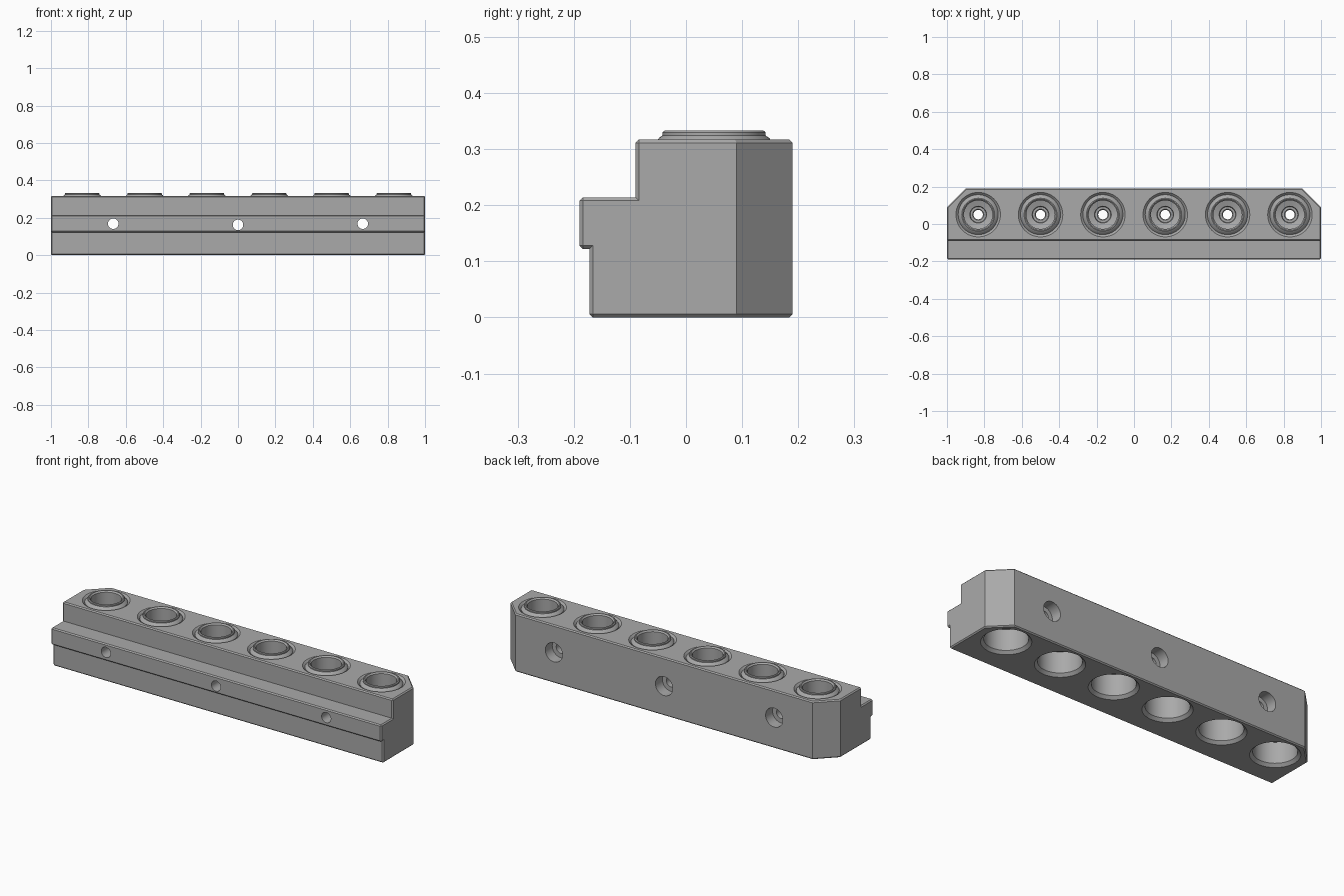
import bpy, bmesh, math
from mathutils import Matrix, Vector

if "Cube" in bpy.data.objects:
    bpy.data.objects.remove(bpy.data.objects["Cube"])

steel = bpy.data.materials.new("grey_steel")
steel.use_nodes = True
GREY = (0.4, 0.4, 0.4, 1)
steel.diffuse_color = GREY
steel.node_tree.nodes["Principled BSDF"].inputs["Base Color"].default_value = GREY

BORES = [-0.833 + i / 3 for i in range(6)]
BORE_Y = 0.05
SCREWS = [(-0.667, 0.168), (0, 0.162), (0.667, 0.168)]
BACK = 0.19
TOP = 0.317


def make_object(name, bm):
    bmesh.ops.recalc_face_normals(bm, faces=bm.faces[:])
    mesh = bpy.data.meshes.new(name)
    bm.to_mesh(mesh)
    bm.free()
    obj = bpy.data.objects.new(name, mesh)
    bpy.context.collection.objects.link(obj)
    mesh.materials.append(steel)
    return obj


def lathe(bm, profile, matrix, sides=48, closed=False):
    """Revolve (radius, height) points about local z; cap the ends unless closed."""
    rings = []
    for r, z in profile:
        angles = [2 * math.pi * k / sides for k in range(sides)]
        rings.append([bm.verts.new(matrix @ Vector((r * math.cos(a), r * math.sin(a), z)))
                      for a in angles])
    pairs = list(zip(rings, rings[1:]))
    if closed:
        pairs.append((rings[-1], rings[0]))
    else:
        bm.faces.new(rings[0])
        bm.faces.new(rings[-1])
    for a, b in pairs:
        for k in range(sides):
            n = (k + 1) % sides
            bm.faces.new((a[k], a[n], b[n], b[k]))


def smooth(obj):
    bpy.ops.object.select_all(action='DESELECT')
    obj.select_set(True)
    bpy.context.view_layer.objects.active = obj
    bpy.ops.object.shade_smooth_by_angle(angle=math.radians(30))


# Stepped block with the rail along the front
section = [(-0.172, 0), (-0.172, 0.122), (-0.19, 0.122), (-0.19, 0.214),
           (-0.09, 0.214), (-0.09, TOP), (BACK, TOP), (BACK, 0)]
bm = bmesh.new()
face = bm.faces.new([bm.verts.new((-1, y, z)) for y, z in section])
ext = bmesh.ops.extrude_face_region(bm, geom=[face])
bmesh.ops.translate(bm, vec=(2, 0, 0),
                    verts=[v for v in ext["geom"] if isinstance(v, bmesh.types.BMVert)])

# Cut off the two back corners
for side in (-1, 1):
    cut = bmesh.ops.bisect_plane(bm, geom=bm.verts[:] + bm.edges[:] + bm.faces[:],
                                 plane_co=(side, BACK - 0.1, 0), plane_no=(side, 1, 0),
                                 clear_outer=True)
    rim = [e for e in cut["geom_cut"] if isinstance(e, bmesh.types.BMEdge)]
    bmesh.ops.edgeloop_fill(bm, edges=rim)
bmesh.ops.recalc_face_normals(bm, faces=bm.faces[:])

# Small chamfer on the outer edges, leaving the back corner uprights sharp
outer = []
for e in bm.edges:
    a, b = e.verts
    upright = abs(a.co.z - b.co.z) > 0.01 and min(a.co.y, b.co.y) > 0
    if e.is_convex and not upright and e.calc_face_angle(0) > 0.1:
        outer.append(e)
bmesh.ops.bevel(bm, geom=outer, offset=0.006, segments=1, affect='EDGES', profile=0.5)
block = make_object("block", bm)

# Cutters for the bushing bores and the counterbored screw holes
bm = bmesh.new()
for x in BORES:
    lathe(bm, [(0.132, -0.01), (0.107, 0.015), (0.107, TOP - 0.012), (0.129, TOP + 0.01)],
          Matrix.Translation((x, BORE_Y, 0)))
for x, z in SCREWS:
    lathe(bm, [(0.028, -0.25), (0.028, BACK - 0.06), (0.052, BACK - 0.06), (0.052, 0.25)],
          Matrix.Translation((x, 0, z)) @ Matrix.Rotation(-math.pi / 2, 4, 'X'))
cutter = make_object("hole_cutter", bm)
cutter.hide_render = True

mod = block.modifiers.new("holes", 'BOOLEAN')
mod.operation = 'DIFFERENCE'
mod.solver = 'EXACT'
mod.object = cutter
bpy.ops.object.select_all(action='DESELECT')
block.select_set(True)
bpy.context.view_layer.objects.active = block
bpy.ops.object.modifier_apply(modifier=mod.name)
bpy.data.objects.remove(cutter)
smooth(block)

# Bushings: raised collar, deep cup and a small hole through the floor
bushing = [(0.107, 0.13), (0.107, 0.309), (0.098, 0.32), (0.092, 0.324),
           (0.092, 0.33), (0.088, 0.333), (0.083, 0.333), (0.076, 0.326),
           (0.076, 0.18), (0.045, 0.17), (0.042, 0.155), (0.03, 0.155),
           (0.025, 0.15), (0.025, 0.13)]
for i, x in enumerate(BORES):
    bm = bmesh.new()
    lathe(bm, bushing, Matrix.Translation((x, BORE_Y, 0)), closed=True)
    smooth(make_object(f"bushing_{i + 1}", bm))
